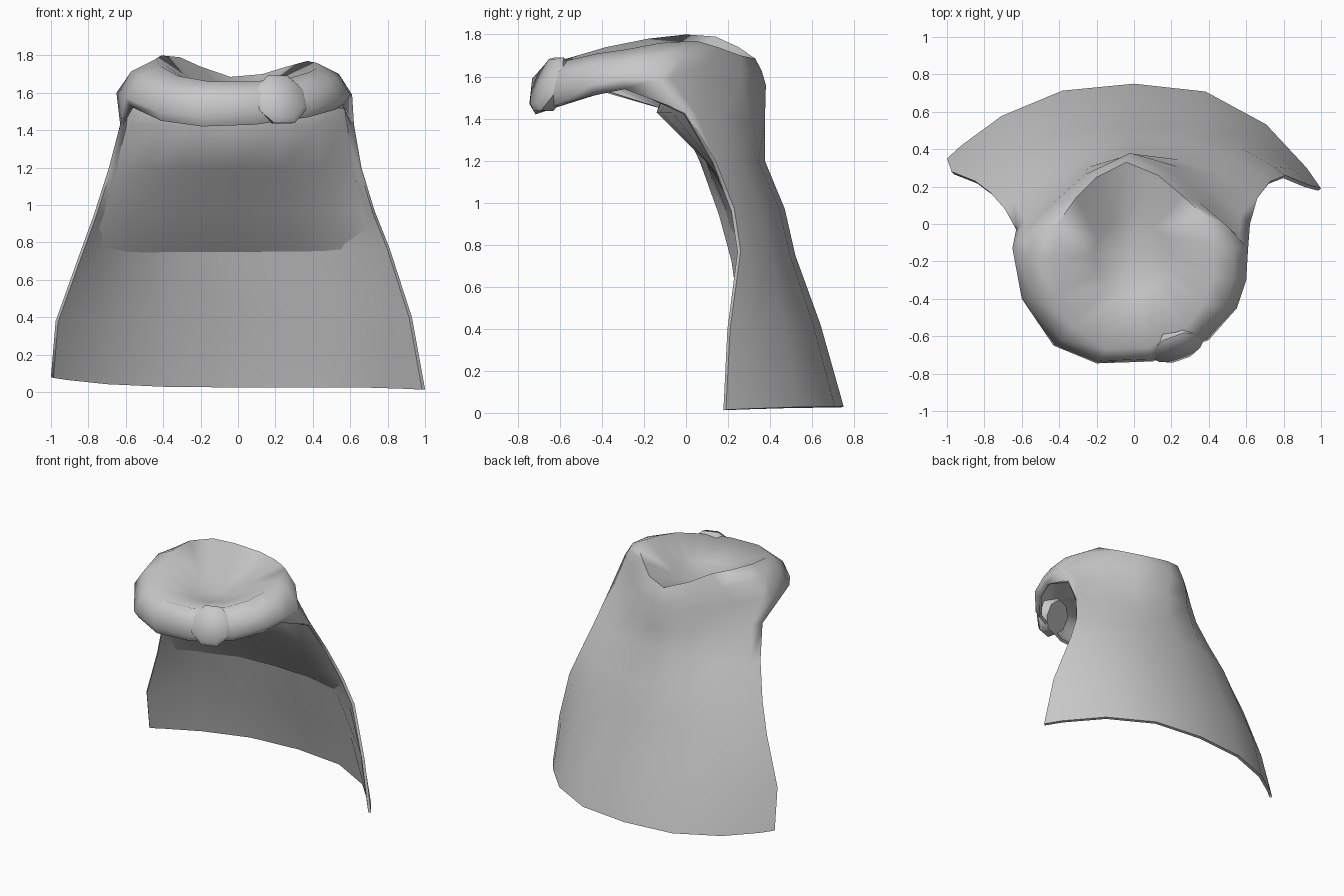
import bpy, bmesh, math
from mathutils import Vector

if "Cube" in bpy.data.objects:
    bpy.data.objects.remove(bpy.data.objects["Cube"])

grey = bpy.data.materials.new("cloth_grey")
grey.diffuse_color = (0.58, 0.58, 0.58, 1)
grey.use_nodes = True
grey.node_tree.nodes["Principled BSDF"].inputs["Base Color"].default_value = grey.diffuse_color


def finish(bm, name, angle, thickness=0):
    me = bpy.data.meshes.new(name)
    bm.to_mesh(me)
    bm.free()
    ob = bpy.data.objects.new(name, me)
    bpy.context.collection.objects.link(ob)
    me.materials.append(grey)
    bpy.ops.object.select_all(action='DESELECT')
    ob.select_set(True)
    bpy.context.view_layer.objects.active = ob
    if thickness:
        mod = ob.modifiers.new("cloth_thickness", 'SOLIDIFY')
        mod.thickness = thickness
        mod.offset = -1
        bpy.ops.object.modifier_apply(modifier=mod.name)
    bpy.ops.object.shade_smooth_by_angle(angle=math.radians(angle))
    return ob


def cape_row(left, right, back, p):
    """Nine points from the left edge round the back to the right edge."""
    l, r = Vector(left), Vector(right)
    pts = []
    for j in range(9):
        t = math.sin(math.pi / 2 * (j / 4 - 1))
        q = l.lerp(r, (t + 1) / 2)
        k = 1 - abs(t) ** p
        q.y += (back[0] - q.y) * k
        q.z += (back[1] - q.z) * k
        pts.append(q)
    return pts


# Cape rows, top to bottom: left edge, right edge, (back y, back z), roundness
rows = [cape_row(*r) for r in (
    ((-.65, -.13, 1.60), (.61, -.13, 1.59), (.38, 1.56), 1.55),
    ((-.63, -.03, 1.43), (.62, .0, 1.43), (.375, 1.38), 1.8),
    ((-.69, .08, 1.20), (.66, .14, 1.20), (.375, 1.20), 2.2),
    ((-.77, .17, .95), (.73, .23, .97), (.47, .97), 2.4),
    ((-.85, .23, .73), (.81, .26, .77), (.52, .75), 2.5),
    ((-.975, .28, .38), (.93, .21, .40), (.64, .42), 2.6),
    ((-1.0, .35, .08), (1.0, .19, .015), (.75, .03), 2.6))]

# Widest line of the collar: cape top row, then round the front
front = [Vector(v) for v in (
    (.60, -.30, 1.59), (.55, -.45, 1.56), (.40, -.62, 1.52), (.10, -.735, 1.48),
    (-.20, -.745, 1.47), (-.43, -.65, 1.50), (-.60, -.40, 1.575))]
wide = rows[0] + front

# Top rim of the collar, pointed at the back of the neck
rim = [Vector(v) for v in (
    (-.44, -.18, 1.78), (-.41, 0, 1.80), (-.31, .14, 1.79), (-.20, .25, 1.74),
    (-.04, .33, 1.685), (.13, .26, 1.70), (.26, .15, 1.74), (.37, .05, 1.77),
    (.42, -.12, 1.76), (.42, -.28, 1.73), (.38, -.42, 1.71), (.28, -.55, 1.68),
    (.08, -.66, 1.66), (-.15, -.67, 1.66), (-.32, -.55, 1.69), (-.41, -.38, 1.74))]

centre = Vector((-.02, -.16, 0))
floor_z = 1.55


def hollow(scale, drop):
    """Rim shrunk towards the neck and lowered to the floor."""
    out = []
    for v in rim:
        q = centre.lerp(Vector((v.x, v.y, 0)), scale)
        q.z = v.z + (floor_z - v.z) * drop
        out.append(q)
    return out


def bulge(a, b):
    q = (a + b) / 2
    d = Vector((q.x - centre.x, q.y - centre.y, 0)).normalized()
    k = .025 if q.y < .1 else .005
    return q + d * k + Vector((0, 0, k))


bm = bmesh.new()


def add(pts):
    return [bm.verts.new(p) for p in pts]


def strip(a, b, closed):
    n = len(a)
    for j in range(n if closed else n - 1):
        k = (j + 1) % n
        bm.faces.new((a[j], a[k], b[k], b[j]))


# Shallow neck hollow and collar
rings = [add(r) for r in (hollow(.45, .65), rim,
                          [bulge(a, b) for a, b in zip(rim, wide)], wide)]
for a, b in zip(rings, rings[1:]):
    strip(a, b, True)
mid = bm.verts.new((-.02, -.16, floor_z))
for j in range(16):
    bm.faces.new((mid, rings[0][(j + 1) % 16], rings[0][j]))

# Cape hanging from the back of the collar
sheets = [rings[-1][:9]] + [add(r) for r in rows[1:]]
for a, b in zip(sheets, sheets[1:]):
    strip(a, b, False)

# Lower lip of the collar front, joined to the cape edges
lip = [centre.lerp(Vector((v.x, v.y, 0)), .95) + Vector((0, 0, v.z - .05)) for v in front]
strip(rings[-1][8:] + [rings[-1][0]], [sheets[1][8]] + add(lip) + [sheets[1][0]], False)
finish(bm, "cape_and_collar", 85, .02)

# Lining that slopes forward under the neck
bm = bmesh.new()
lining = [add(cape_row(*r)) for r in (
    ((-.60, -.05, 1.52), (.58, -.05, 1.52), (-.11, 1.51), 2),
    ((-.61, -.02, 1.43), (.60, .01, 1.43), (-.14, 1.43), 2),
    ((-.67, .09, 1.20), (.64, .15, 1.20), (.09, 1.20), 2),
    ((-.75, .18, .95), (.71, .24, .97), (.28, .96), 2.2),
    ((-.83, .24, .73), (.79, .27, .77), (.49, .75), 2.5))]
for a, b in zip(lining, lining[1:]):
    strip(b, a, False)
finish(bm, "neck_lining", 80)

# Eight-sided domed clasp on the collar front
bm = bmesh.new()
loops = []
for radius, height in ((.125, -.06), (.15, 0), (.125, .03)):
    loops.append(add([(radius * math.cos(math.pi * (i + .5) / 4),
                       radius * math.sin(math.pi * (i + .5) / 4), height) for i in range(8)]))
for a, b in zip(loops[1:], loops):
    strip(b, a, True)
tip = bm.verts.new((0, 0, .04))
for j in range(8):
    bm.faces.new((loops[2][j], loops[2][(j + 1) % 8], tip))
bm.faces.new(loops[0][::-1])
clasp = finish(bm, "clasp", 50)
clasp.rotation_euler = Vector((.3, -.85, .4)).to_track_quat('Z', 'Y').to_euler()
clasp.location = (.23, -.655, 1.565)
